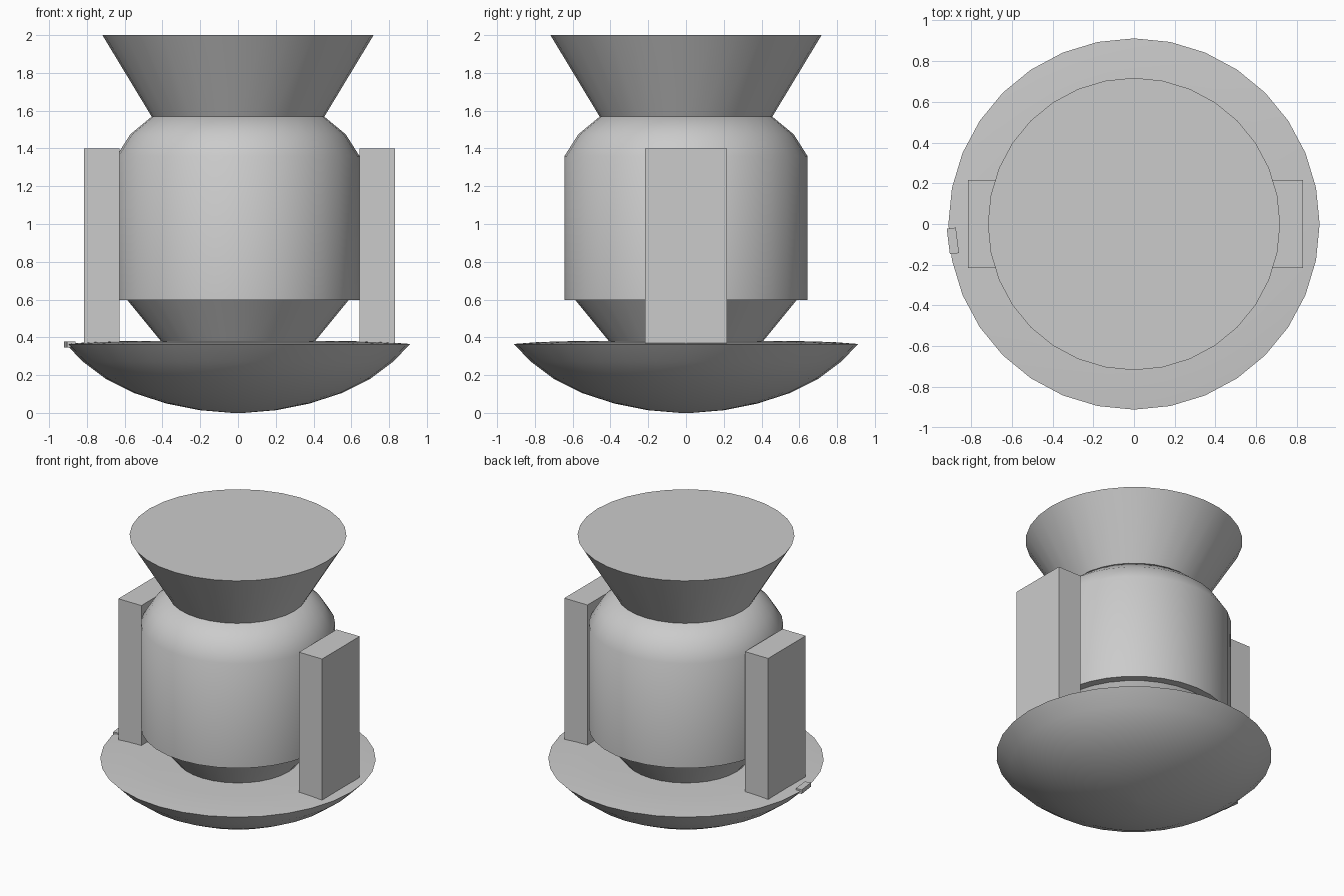
import bpy, bmesh, math

if "Cube" in bpy.data.objects:
    bpy.data.objects.remove(bpy.data.objects["Cube"])

SIDES = 32


def finish(name, bm, angle):
    bmesh.ops.recalc_face_normals(bm, faces=bm.faces[:])
    me = bpy.data.meshes.new(name)
    bm.to_mesh(me)
    bm.free()
    ob = bpy.data.objects.new(name, me)
    bpy.context.collection.objects.link(ob)
    bpy.ops.object.select_all(action='DESELECT')
    ob.select_set(True)
    bpy.context.view_layer.objects.active = ob
    bpy.ops.object.shade_smooth_by_angle(angle=math.radians(angle))
    return ob


def lathe(name, profile, angle=40):
    """Spin an (r, z) profile about z; its first and last rings are capped."""
    bm = bmesh.new()
    rings = []
    for r, z in profile:
        rings.append([bm.verts.new((r * math.cos(2 * math.pi * i / SIDES),
                                    r * math.sin(2 * math.pi * i / SIDES), z))
                      for i in range(SIDES)])
    for a, b in zip(rings, rings[1:]):
        for i in range(SIDES):
            j = (i + 1) % SIDES
            bm.faces.new((a[i], a[j], b[j], b[i]))
    bm.faces.new(rings[0][::-1])
    bm.faces.new(rings[-1])
    return finish(name, bm, angle)


def box(name, center, size, turn=0):
    bm = bmesh.new()
    bmesh.ops.create_cube(bm, size=1)
    bmesh.ops.scale(bm, vec=size, verts=bm.verts)
    ob = finish(name, bm, 30)
    ob.location = center
    ob.rotation_euler.z = math.radians(turn)
    return ob


# Shallow dish base with an almost flat top
lathe("dish_base", [(0.03, 0.0), (0.20, 0.014), (0.38, 0.05), (0.55, 0.105),
                    (0.70, 0.18), (0.82, 0.27), (0.912, 0.365),
                    (0.78, 0.375), (0.60, 0.38), (0.05, 0.38)])

# Tapered foot under the body
lathe("tapered_foot", [(0.40, 0.37), (0.59, 0.602)])

# Main drum with rounded shoulders
lathe("body", [(0.643, 0.597), (0.643, 1.36), (0.57, 1.475),
               (0.455, 1.57)], angle=50)

# Flared top, closed with a flat disc
lathe("flared_top", [(0.455, 1.565), (0.718, 2.0)])

# Side posts standing on the dish
for side, x in (("left", -0.722), ("right", 0.738)):
    box(side + "_post", (x, 0, 0.885), (0.187, 0.434, 1.03))

# Small tab on the left rim of the dish
box("rim_tab", (-0.89, -0.083, 0.362), (0.045, 0.126, 0.03), turn=7)
